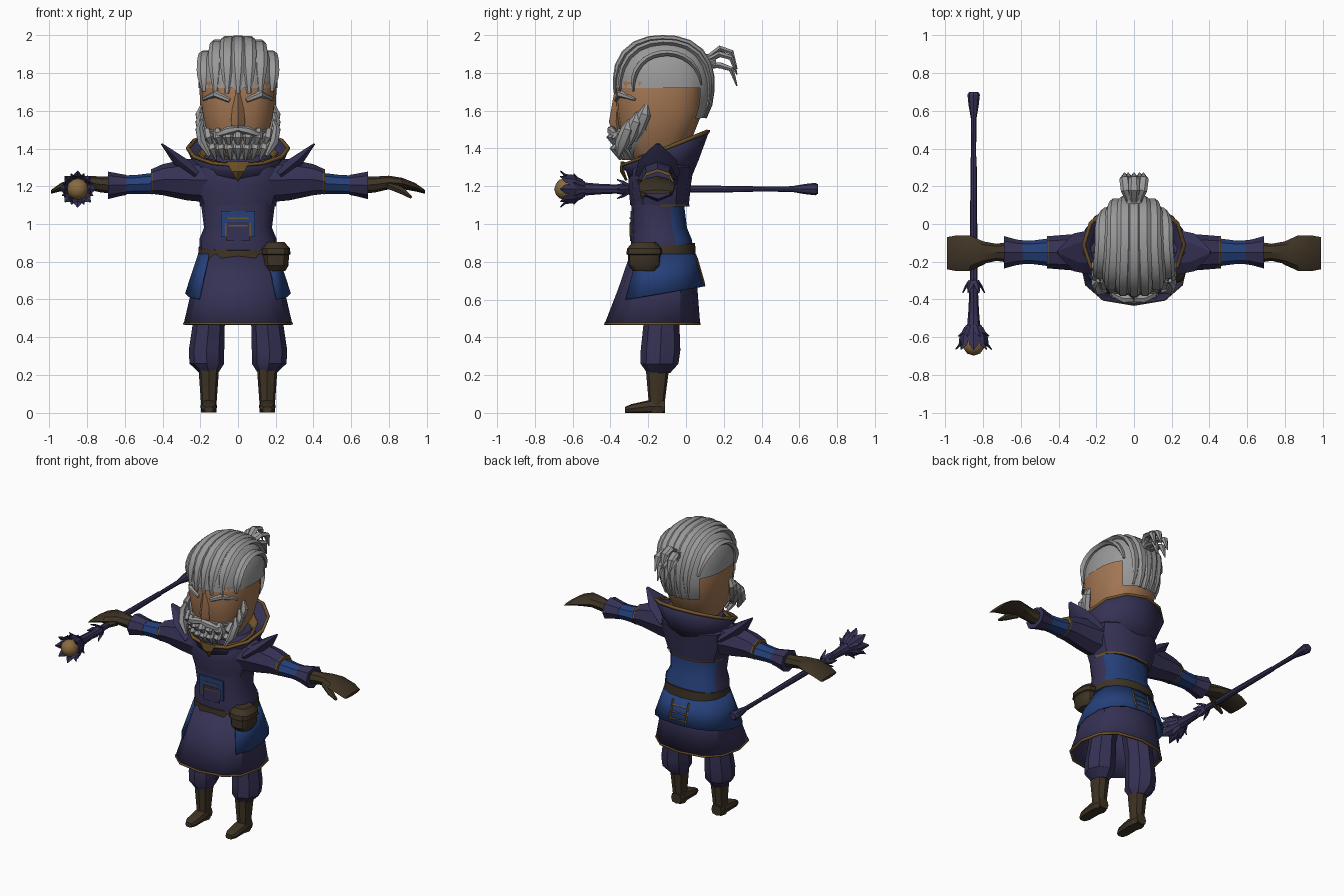
import bpy, bmesh
from math import sin, cos, pi, radians
from mathutils import Vector

cube = bpy.data.objects.get("Cube")
if cube:
    bpy.data.objects.remove(cube, do_unlink=True)


def material(name, *rgb):
    m = bpy.data.materials.new(name)
    m.use_nodes = True
    m.diffuse_color = (*rgb, 1)
    m.node_tree.nodes["Principled BSDF"].inputs["Base Color"].default_value = (*rgb, 1)
    return m


SKIN = material("skin", .36, .18, .085)
HAIR = material("grey hair", .32, .32, .32)
NAVY = material("navy cloth", .036, .031, .09)
BLUE = material("blue cloth", .018, .05, .19)
LEATHER = material("dark leather", .048, .033, .018)
GOLD = material("gold trim", .16, .09, .022)
GEM = material("amber gem", .25, .145, .05)


def finish(name, bm, mats, mirror=False, solid=0, keep=None, paint=None):
    if keep:
        gone = [f for f in bm.faces if not keep(f.calc_center_median())]
        bmesh.ops.delete(bm, geom=gone, context='FACES')
    bmesh.ops.recalc_face_normals(bm, faces=bm.faces[:])
    if paint:
        for f in bm.faces:
            f.material_index = paint(f.calc_center_median())
    me = bpy.data.meshes.new(name)
    bm.to_mesh(me)
    bm.free()
    for m in mats if isinstance(mats, list) else [mats]:
        me.materials.append(m)
    me.shade_smooth()
    me.set_sharp_from_angle(angle=radians(32))
    ob = bpy.data.objects.new(name, me)
    bpy.context.collection.objects.link(ob)
    if solid:
        mod = ob.modifiers.new("thickness", 'SOLIDIFY')
        mod.thickness, mod.offset = solid, 0
    if mirror:
        ob.modifiers.new("mirror", 'MIRROR')
    return ob


def bridge(name, rings, mats, cap=True, **kw):
    bm = bmesh.new()
    vs = [[bm.verts.new(p) for p in r] for r in rings]
    n = len(vs[0])
    for a, b in zip(vs, vs[1:]):
        for i in range(n):
            j = (i + 1) % n
            bm.faces.new((a[i], a[j], b[j], b[i]))
    if cap:
        bm.faces.new(vs[0])
        bm.faces.new(vs[-1])
    return finish(name, bm, mats, **kw)


def loft(name, axis, sections, mats, n=10, e=1.0, **kw):
    """Sections: position on axis, two centre coordinates, two radii, optional slant."""
    def power(v):
        return abs(v) ** e * (1 if v > 0 else -1)
    rings = []
    for t, a, b, ra, rb, *slant in sections:
        ring = []
        for i in range(n):
            th = 2 * pi * i / n
            c, s = power(cos(th)), power(sin(th))
            p = [a + ra * c, b + rb * s]
            p.insert("XYZ".index(axis), t + (slant[0] * s if slant else 0))
            ring.append(p)
        rings.append(ring)
    return bridge(name, rings, mats, **kw)


def lock(name, pts, sizes, mat, side=(1, 0, 0), n=6, **kw):
    """Tapered strand through points; sizes are half width and half thickness."""
    pts, side, rings = [Vector(p) for p in pts], Vector(side), []
    for i, (p, (w, h)) in enumerate(zip(pts, sizes)):
        t = (pts[min(i + 1, len(pts) - 1)] - pts[max(i - 1, 0)]).normalized()
        x = (side - t * side.dot(t)).normalized()
        y = t.cross(x)
        rings.append([p + x * w * cos(2 * pi * k / n) + y * h * sin(2 * pi * k / n) for k in range(n)])
    return bridge(name, rings, mat, **kw)


# Head and nose
loft("head", 'Z', [(1.28, 0, -.12, .1, .1), (1.38, 0, -.17, .13, .14), (1.45, 0, -.16, .17, .19),
                   (1.6, 0, -.14, .2, .23), (1.75, 0, -.14, .205, .235), (1.88, 0, -.13, .165, .2),
                   (1.95, 0, -.12, .08, .1)], SKIN, n=16, e=.8)
loft("nose", 'Z', [(1.7, 0, -.36, .022, .02), (1.54, 0, -.37, .038, .038), (1.49, 0, -.36, .03, .03)],
     SKIN, n=4)
lock("brow", [(.045, -.37, 1.655), (.12, -.35, 1.69), (.185, -.27, 1.66)],
     [(.012, .01), (.02, .018), (.008, .008)], HAIR, side=(0, 0, 1), mirror=True)


# Hair cap and combed locks on a rounded box shape
def scalp(x, y, z, p=2.4):
    k = (abs(x) ** p + abs(y) ** p + abs(z) ** p) ** (-1 / p)
    return Vector((x * k * .21, -.12 + y * k * .26, 1.72 + z * k * .265))


bm = bmesh.new()
bmesh.ops.create_uvsphere(bm, u_segments=24, v_segments=16, radius=1)
for v in bm.verts:
    v.co = scalp(*v.co)
finish("hair_cap", bm, HAIR, keep=lambda c: c.z > 1.72 or (c.y > .05 and c.z > 1.55))
for c in (-.86, -.57, -.28, 0, .28, .57, .86):
    k = (1 - abs(c) ** 2.4) ** (1 / 2.4)
    last = 175 if abs(c) > .6 else 215
    pts, sizes = [], []
    for i in range(15):
        f = i / 14
        t = radians(-6 + f * (last + 6))
        pts.append(scalp(c * (1 - .35 * f), -cos(t) * k, sin(t) * k))
        w = .3 + .7 * min(1, f * 6, (1 - f) * 4)
        sizes.append((.04 * w, .018 * w))
    lock("hair_lock", pts, sizes, HAIR)

# Top knot
loft("knot_band", 'Y', [(.08, 0, 1.84, .07, .06), (.13, 0, 1.86, .045, .04), (.16, 0, 1.87, .05, .045)],
     HAIR, n=8)
for x, z in ((-.05, .02), (0, .05), (.05, .02), (-.03, -.04), (.03, -.04)):
    lock("knot_lock", [(x * .4, .12, 1.86 + z * .5), (x * .8, .18, 1.88 + z), (x, .24, 1.86 + z),
                       (x, .27, 1.77 + z)], [(.02, .015), (.03, .018), (.028, .016), (.004, .004)], HAIR)

# Beard, sideburns and moustache
loft("beard", 'Z', [(1.34, 0, -.3, .04, .04), (1.39, 0, -.28, .11, .09), (1.45, 0, -.25, .165, .13),
                    (1.5, 0, -.24, .185, .14)], HAIR, n=12)
for row, half, depth in ((1.5, .19, .148), (1.44, .165, .13)):
    for i in range(-3, 4):
        x = i * half * .29
        y = -.245 - depth * (1 - (x / half) ** 2) ** .5
        lock("beard_lock", [(x, y + .02, row), (x * .95, y - .012, row - .04), (x * .8, y + .025, row - .1)],
             [(.02, .015), (.027, .02), (.005, .005)], HAIR)
for i in range(3):
    y = -.21 - i * .045
    z = 1.63 - i * .04
    lock("sideburn", [(.19, y, z), (.205, y - .01, z - .05), (.19, y - .04, z - .12), (.15, y - .06, z - .19)],
         [(.01, .01), (.035, .022), (.035, .025), (.01, .01)], HAIR, side=(0, 1, 0), mirror=True)
lock("moustache", [(0, -.395, 1.505), (.05, -.395, 1.495), (.1, -.375, 1.475), (.145, -.34, 1.49)],
     [(.016, .02), (.024, .025), (.018, .018), (.004, .004)], HAIR, side=(0, 0, 1), mirror=True)

# Tunic body: navy with a blue back
loft("torso", 'Z', [(.86, 0, -.125, .205, .165), (.92, 0, -.13, .205, .16), (.98, 0, -.14, .18, .145),
                    (1.1, 0, -.15, .195, .14), (1.3, 0, -.14, .2, .15)], [NAVY, BLUE], n=16, e=.8,
     paint=lambda c: int(c.y > -.08 and c.z < 1.14))
loft("mantle", 'Z', [(1.1, 0, -.14, .2, .155), (1.2, 0, -.14, .235, .165), (1.3, 0, -.13, .24, .17),
                     (1.37, 0, -.13, .17, .13)], NAVY, n=12, e=.85)
loft("mantle_trim", 'Z', [(1.092, 0, -.14, .2, .157), (1.104, 0, -.14, .206, .16)], GOLD, n=12, e=.85,
     keep=lambda c: c.y > -.12)

# Chest panel with gold stitching
for name, x, z, w, h, y, mat in (
        ("chest_panel", 0, 1.0, .09, .07, -.289, BLUE), ("chest_patch", 0, .96, .06, .05, -.292, NAVY),
        ("stitch_top", 0, 1.03, .055, .004, -.295, GOLD), ("stitch_low", 0, .99, .05, .004, -.295, GOLD),
        ("stitch_left", .065, .97, .004, .035, -.295, GOLD), ("stitch_right", -.065, .97, .004, .035, -.295, GOLD)):
    bm = bmesh.new()
    bmesh.ops.create_cube(bm, size=2)
    for v in bm.verts:
        v.co = (x + v.co.x * w, y + v.co.y * .004, z + v.co.z * h)
    finish(name, bm, mat)

# Standing collar with gold edge and clasp
loft("collar", 'Z', [(1.22, 0, -.14, .2, .15), (1.31, 0, -.125, .225, .185, .03),
                     (1.4, 0, -.11, .265, .225, .09)], NAVY, n=12, cap=False, solid=.014)
loft("collar_trim", 'Z', [(1.393, 0, -.11, .264, .226, .09), (1.408, 0, -.11, .268, .229, .09)], GOLD,
     n=12, cap=False, solid=.018)
loft("inner_collar", 'Z', [(1.28, 0, -.15, .15, .14, .03), (1.38, 0, -.14, .21, .185, .06)], GOLD,
     n=12, cap=False, solid=.012)
lock("clasp", [(0, -.335, 1.33), (0, -.338, 1.28), (0, -.315, 1.23)],
     [(.06, .012), (.035, .012), (.004, .006)], GOLD, n=4)

# Shoulders, sleeves and gloves
arm = dict(mirror=True, n=8)
loft("shoulder", 'X', [(.1, -.15, 1.23, .12, .12), (.27, -.15, 1.235, .1, .11), (.4, -.15, 1.235, .09, .082),
                       (.46, -.15, 1.225, .085, .065)], NAVY, **arm)
lock("shoulder_spike", [(.22, -.15, 1.26), (.32, -.15, 1.34), (.405, -.15, 1.425)],
     [(.12, .05), (.1, .035), (.012, .005)], NAVY, side=(0, 1, 0), mirror=True)
loft("shoulder_trim", 'X', [(.452, -.15, 1.225, .087, .068), (.462, -.15, 1.225, .087, .067)], GOLD, **arm)
loft("sleeve", 'X', [(.44, -.15, 1.215, .075, .057), (.54, -.15, 1.21, .062, .05), (.66, -.15, 1.205, .062, .05)],
     BLUE, **arm)
loft("cuff", 'X', [(.59, -.15, 1.207, .064, .053), (.62, -.15, 1.207, .067, .058), (.69, -.15, 1.205, .086, .073)],
     NAVY, **arm)
loft("glove", 'X', [(.66, -.15, 1.205, .055, .045), (.73, -.15, 1.21, .045, .042), (.8, -.152, 1.22, .06, .036),
                    (.87, -.155, 1.215, .095, .03), (.94, -.155, 1.195, .095, .022),
                    (.992, -.155, 1.17, .085, .01)], LEATHER, **arm)
lock("thumb", [(.8, -.19, 1.205), (.87, -.225, 1.175), (.92, -.23, 1.14)],
     [(.025, .022), (.022, .02), (.01, .008)], LEATHER, side=(0, 1, 0), mirror=True)

# Belt and pouch
loft("belt", 'Z', [(.79, 0, -.125, .215, .178, .02), (.88, 0, -.125, .208, .173, .02)], LEATHER, n=16, e=.85)
loft("pouch", 'Z', [(.75, .2, -.22, .05, .06), (.78, .2, -.22, .068, .085), (.835, .2, -.22, .07, .087),
                    (.84, .2, -.22, .078, .096), (.87, .2, -.22, .076, .092), (.905, .2, -.22, .045, .06)],
     LEATHER, n=12, e=.7)

# Skirt, blue overskirt and gold trims
loft("skirt", 'Z', [(.84, 0, -.125, .2, .165), (.65, 0, -.15, .24, .205), (.47, 0, -.178, .282, .247)], NAVY,
     n=12, e=.8, cap=False, solid=.012)
loft("skirt_trim", 'Z', [(.466, 0, -.178, .284, .249), (.478, 0, -.177, .283, .248)], GOLD,
     n=12, e=.8, cap=False, solid=.014)
loft("overskirt", 'Z', [(.84, 0, -.125, .207, .174), (.63, 0, -.14, .276, .238, .04)], BLUE, n=16, e=.85,
     cap=False, solid=.01, keep=lambda c: c.y > -.28)
for x in (-.06, .06):
    lock("back_stitch", [(x, .056, .82), (x, .096, .68)], [(.006, .006)] * 2, GOLD, n=4)
for f in (.25, .55, .85):
    y, z = .056 + .04 * f, .82 - .14 * f
    lock("back_stitch_bar", [(-.06, y, z), (.06, y, z)], [(.005, .006)] * 2, GOLD, side=(0, 0, 1), n=4)

# Baggy trousers and boots
loft("trouser_leg", 'Z', [(.21, .155, -.145, .05, .06), (.26, .165, -.14, .092, .1), (.33, .167, -.135, .094, .105),
                          (.47, .155, -.13, .085, .095), (.68, .12, -.13, .085, .1)], NAVY, n=8, mirror=True)
loft("boot_shaft", 'Z', [(.26, .155, -.15, .056, .065), (.2, .155, -.152, .052, .058), (.06, .155, -.155, .042, .043),
                         (0, .155, -.155, .04, .042)], LEATHER, n=8, e=.8, mirror=True)
loft("boot_foot", 'Y', [(-.112, .155, .035, .038, .035), (-.2, .155, .033, .045, .033),
                        (-.29, .155, .023, .042, .023), (-.322, .155, .016, .025, .016)],
     LEATHER, n=8, e=.65, mirror=True)

# Staff held along the depth axis
SX, SZ = -.85, 1.185
shaft = [(.7, .024), (.685, .033), (.63, .027), (.56, .015), (.36, .013), (.35, .016), (.02, .019), (-.3, .02),
         (-.32, .034), (-.37, .024), (-.46, .028), (-.53, .034), (-.57, .05), (-.62, .05)]
loft("staff", 'Y', [(y, SX, SZ, r, r) for y, r in shaft], NAVY, n=8)
bm = bmesh.new()
bmesh.ops.create_icosphere(bm, subdivisions=2, radius=.058)
bmesh.ops.translate(bm, verts=bm.verts[:], vec=(SX, -.64, SZ))
finish("staff_gem", bm, GEM)


def crown(name, count, path, sizes, turn=0):
    for i in range(count):
        a = 2 * pi * i / count + turn
        pts = [(SX + r * cos(a), y, SZ + r * sin(a)) for y, r in path]
        lock(name, pts, sizes, NAVY, side=(-sin(a), 0, cos(a)), n=4)


crown("staff_petal", 8, [(-.55, .04), (-.6, .066), (-.64, .072), (-.665, .096)],
      [(.015, .01), (.03, .01), (.024, .008), (.003, .003)])
crown("staff_outer_petal", 8, [(-.54, .035), (-.57, .055), (-.595, .088)],
      [(.015, .01), (.022, .008), (.003, .003)], pi / 8)
crown("staff_leaf", 6, [(-.3, .02), (-.33, .04), (-.365, .058)], [(.012, .008), (.018, .007), (.003, .003)])
